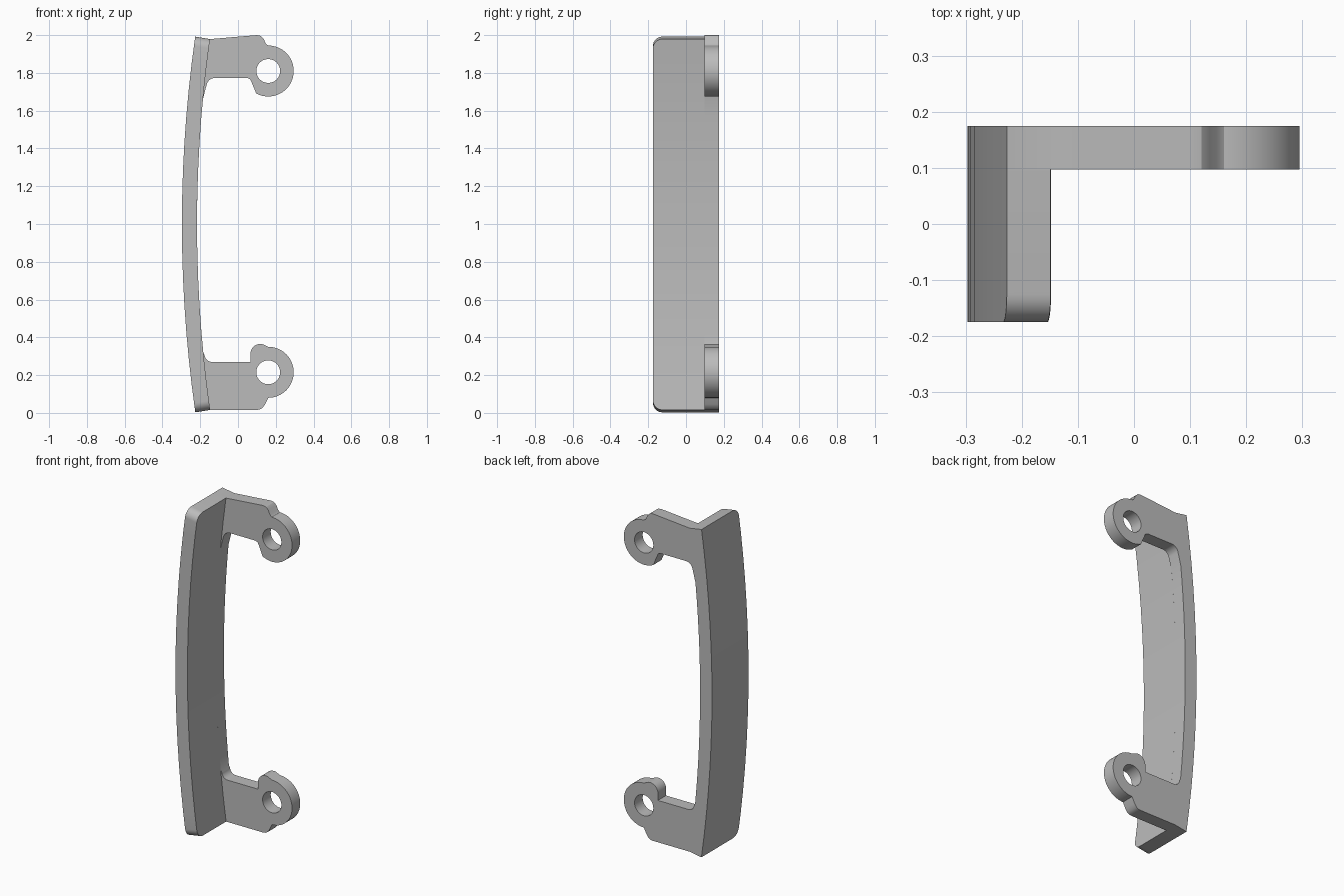
import bpy, bmesh
from math import radians, cos, sin

cube = bpy.data.objects.get("Cube")
if cube:
    bpy.data.objects.remove(cube, do_unlink=True)

grey = bpy.data.materials.new("plain grey")
grey.use_nodes = True
grey.diffuse_color = (0.5, 0.5, 0.5, 1)
grey.node_tree.nodes["Principled BSDF"].inputs["Base Color"].default_value = (0.5, 0.5, 0.5, 1)

BACK, STEP, FRONT = 0.175, 0.097, -0.175   # depth of plate back, plate front, flange front
EYE_X, TOP_EYE, LOW_EYE = 0.16, 1.81, 0.215
STEPS = 14


def bow(x_mid, z0, z1):
    """Shallow bowed edge from height z0 to z1."""
    zs = [z0 + (z1 - z0) * i / STEPS for i in range(STEPS + 1)]
    return [(x_mid + 0.07 * ((z - 1) / 0.99) ** 2, z) for z in zs]


def arc(cx, cz, r, a0, a1, n):
    angles = [radians(a0 + (a1 - a0) * i / n) for i in range(n + 1)]
    return [(cx + r * cos(a), cz + r * sin(a)) for a in angles]


def finish(obj):
    obj.data.materials.clear()
    obj.data.materials.append(grey)
    bpy.ops.object.select_all(action='DESELECT')
    obj.select_set(True)
    bpy.context.view_layer.objects.active = obj
    bpy.ops.object.shade_smooth_by_angle(angle=radians(30))


def add_mesh(name, bm):
    bmesh.ops.recalc_face_normals(bm, faces=bm.faces)
    mesh = bpy.data.meshes.new(name)
    bm.to_mesh(mesh)
    bm.free()
    obj = bpy.data.objects.new(name, mesh)
    bpy.context.collection.objects.link(obj)
    finish(obj)


# Back plate: bowed spine, two arms and their eyelets
outline = bow(-0.297, 0.003, 1.992)
outline += [(-0.147, 1.979), (0.1, 2.0), (0.12, 1.996), (0.135, 1.982), (0.147, 1.955)]
outline += arc(EYE_X, TOP_EYE, 0.135, 90, -118, 36)
outline += [(0.072, 1.75), (0.064, 1.767), (0.048, 1.773)]
outline += arc(-0.122, 1.728, 0.045, 90, 170, 8)
outline += bow(-0.217, 1.66, 0.32)
outline += arc(-0.137, 0.31, 0.04, 185, 270, 8)
outline += [(0.066, 0.27)]
outline += arc(0.118, 0.313, 0.052, 180, 75, 8)
outline += arc(EYE_X, LOW_EYE, 0.135, 90, -90, 32)
outline += [(0.143, 0.045), (0.13, 0.026), (0.115, 0.018), (0.1, 0.016), (-0.147, 0.016)]

curve = bpy.data.curves.new("plate_outline", 'CURVE')
curve.dimensions = '2D'
curve.fill_mode = 'BOTH'
curve.extrude = (BACK - STEP) / 2
holes = [arc(EYE_X, z, 0.063, 0, 352.5, 47) for z in (TOP_EYE, LOW_EYE)]
for loop in [outline] + holes:
    spline = curve.splines.new('POLY')
    spline.points.add(len(loop) - 1)
    spline.use_cyclic_u = True
    for point, (x, z) in zip(spline.points, loop):
        point.co = (x, z, 0, 1)
shape = bpy.data.objects.new("plate_outline", curve)
bpy.context.collection.objects.link(shape)
bpy.context.view_layer.update()
filled = shape.evaluated_get(bpy.context.evaluated_depsgraph_get()).to_mesh()
bm = bmesh.new()
bm.from_mesh(filled)
bpy.data.objects.remove(shape, do_unlink=True)
bmesh.ops.remove_doubles(bm, verts=bm.verts, dist=0.0005)
for v in bm.verts:      # stand the flat shape upright at the back
    x, z, depth = v.co
    v.co = (x, (BACK + STEP) / 2 - depth, z)
add_mesh("back_plate", bm)

# Front flange: bowed strip with rounded front corners
bm = bmesh.new()
profile = bow(-0.297, 0.003, 1.992) + bow(-0.217, 1.979, 0.016)
base = bm.faces.new([bm.verts.new((x, STEP, z)) for x, z in profile])
moved = bmesh.ops.extrude_face_region(bm, geom=[base], use_keep_orig=True)["geom"]
bmesh.ops.translate(bm, vec=(0, FRONT - STEP, 0),
                    verts=[g for g in moved if isinstance(g, bmesh.types.BMVert)])
corners = [e for e in bm.edges
           if all(v.co.y < FRONT + 0.01 for v in e.verts)
           and (all(v.co.z > 1.97 for v in e.verts) or all(v.co.z < 0.03 for v in e.verts))]
bmesh.ops.bevel(bm, geom=corners, offset=0.05, segments=8, profile=0.5, affect='EDGES')
add_mesh("front_flange", bm)
